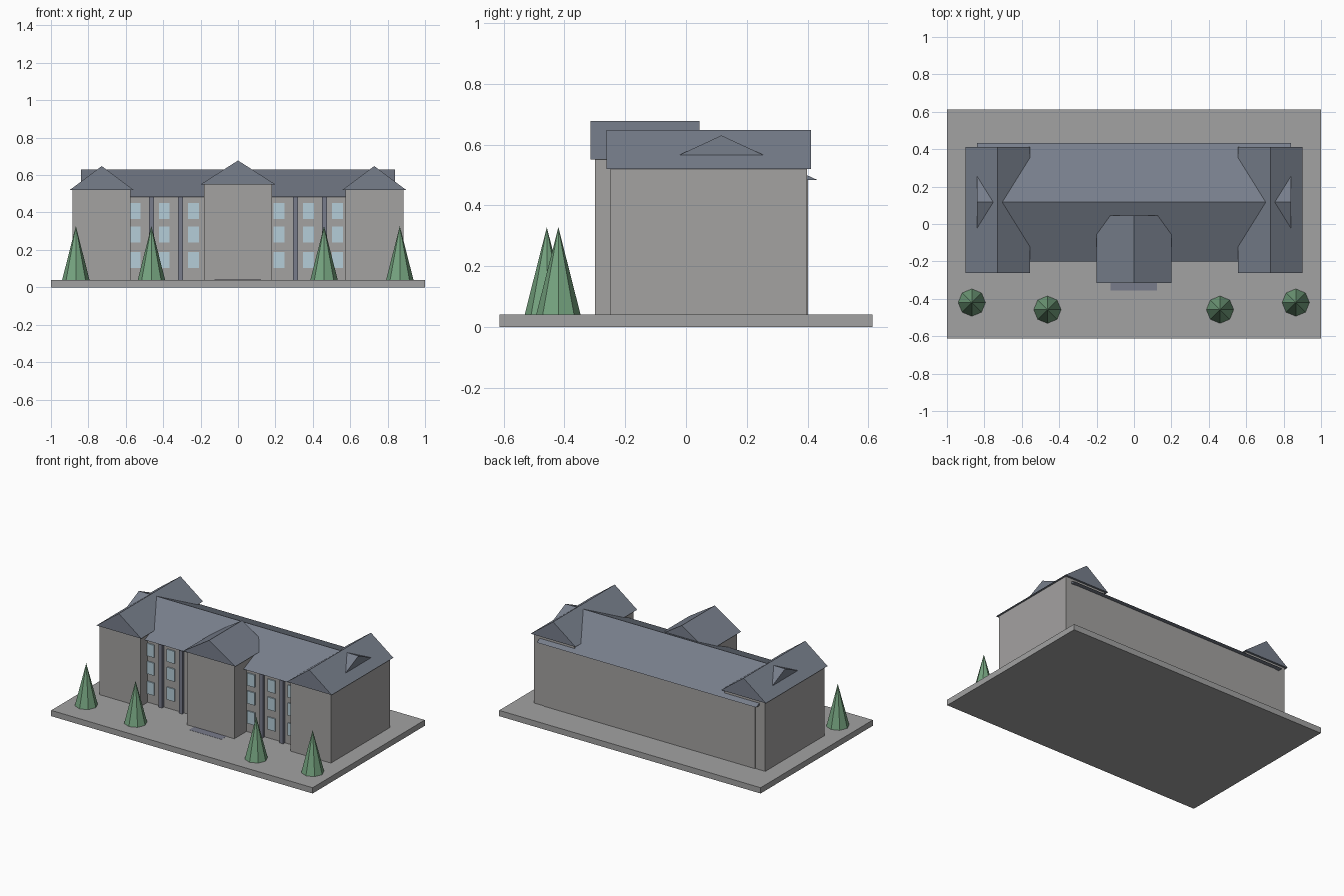
import bpy
import bmesh

cube = bpy.data.objects.get("Cube")
if cube:
    bpy.data.objects.remove(cube, do_unlink=True)


def material(name, rgb):
    mat = bpy.data.materials.new(name)
    mat.use_nodes = True
    mat.diffuse_color = (*rgb, 1)
    mat.node_tree.nodes["Principled BSDF"].inputs["Base Color"].default_value = (*rgb, 1)
    return mat


PAVING = material("paving grey", (0.36, 0.36, 0.36))
WALL = material("wall grey", (0.37, 0.36, 0.355))
ROOF = material("slate roof", (0.185, 0.21, 0.26))
TRIM = material("slate trim", (0.19, 0.20, 0.26))
GLASS = material("pale blue glass", (0.46, 0.61, 0.69))
LEAF = material("evergreen", (0.18, 0.37, 0.215))


def finish(name, bm, mat):
    bmesh.ops.recalc_face_normals(bm, faces=bm.faces)
    mesh = bpy.data.meshes.new(name)
    bm.to_mesh(mesh)
    bm.free()
    mesh.materials.append(mat)
    obj = bpy.data.objects.new(name, mesh)
    bpy.context.collection.objects.link(obj)
    return obj


def box(name, x, y, z, mat):
    """Box from (low, high) pairs on each axis."""
    bm = bmesh.new()
    bmesh.ops.create_cube(bm, size=1)
    for v in bm.verts:
        v.co = [pair[c > 0] for pair, c in zip((x, y, z), v.co)]
    return finish(name, bm, mat)


def gable(name, x, y, z, along, mat=ROOF):
    """Solid gable roof with its ridge running along axis 'x' or 'y'."""
    bm = bmesh.new()
    span, run = (y, x) if along == "x" else (x, y)
    profile = ((span[0], z[0]), (span[1], z[0]), (sum(span) / 2, z[1]))
    ends = []
    for r in run:
        ends.append([bm.verts.new((r, s, h) if along == "x" else (s, r, h))
                     for s, h in profile])
    a, b = ends
    bm.faces.new(a)
    bm.faces.new(b)
    for i in range(3):
        j = (i + 1) % 3
        bm.faces.new((a[i], a[j], b[j], b[i]))
    return finish(name, bm, mat)


GROUND = 0.04
FACADE = -0.167

# Ground slab and entrance step
box("ground_slab", (-1, 1), (-0.613, 0.613), (0, GROUND), PAVING)
box("entrance_step", (-0.125, 0.122), (-0.355, -0.29), (0.01, 0.041), TRIM)

# Main block with its long roof
box("main_block", (-0.81, 0.81), (FACADE, 0.402), (GROUND, 0.483), WALL)
gable("main_roof", (-0.84, 0.84), (-0.2, 0.433), (0.483, 0.63), "x")

# Centre pavilion
box("centre_pavilion", (-0.182, 0.182), (-0.3, 0), (GROUND, 0.55), WALL)
gable("centre_roof", (-0.2, 0.2), (-0.315, 0.045), (0.55, 0.678), "y")

# Matching end wings
for side, s in (("left", 1), ("right", -1)):
    box(f"{side}_wing", sorted((s * 0.574, s * 0.885)), (-0.248, 0.398),
        (GROUND, 0.52), WALL)
    gable(f"{side}_wing_roof", sorted((s * 0.557, s * 0.9)), (-0.262, 0.412),
          (0.52, 0.648), "y")
    # Pilasters between the window columns
    for i, x in enumerate((0.308, 0.463)):
        box(f"{side}_pilaster_{i + 1}", (s * x - 0.013, s * x + 0.013),
            (FACADE - 0.02, FACADE + 0.01), (GROUND, 0.483), TRIM)

# Window grid on both recessed bays
for side, first in (("right", -0.55), ("left", 0.22)):
    for col in range(3):
        for row, z in enumerate((0.145, 0.283, 0.407)):
            x = first + col * 0.156
            box(f"{side}_window_{col + 1}_{row + 1}", (x - 0.029, x + 0.029),
                (FACADE - 0.008, FACADE + 0.001), (z - 0.043, z + 0.043), GLASS)

# Evergreen trees
HEIGHT = 0.288
for i, (x, y) in enumerate(((-0.867, -0.42), (-0.463, -0.458),
                            (0.46, -0.458), (0.865, -0.42))):
    bm = bmesh.new()
    bmesh.ops.create_cone(bm, cap_ends=True, segments=8, radius1=0.073,
                          radius2=0, depth=HEIGHT)
    bmesh.ops.remove_doubles(bm, verts=bm.verts, dist=0.0001)
    bmesh.ops.translate(bm, verts=bm.verts, vec=(x, y, GROUND + HEIGHT / 2))
    finish(f"tree_{i + 1}", bm, LEAF)
